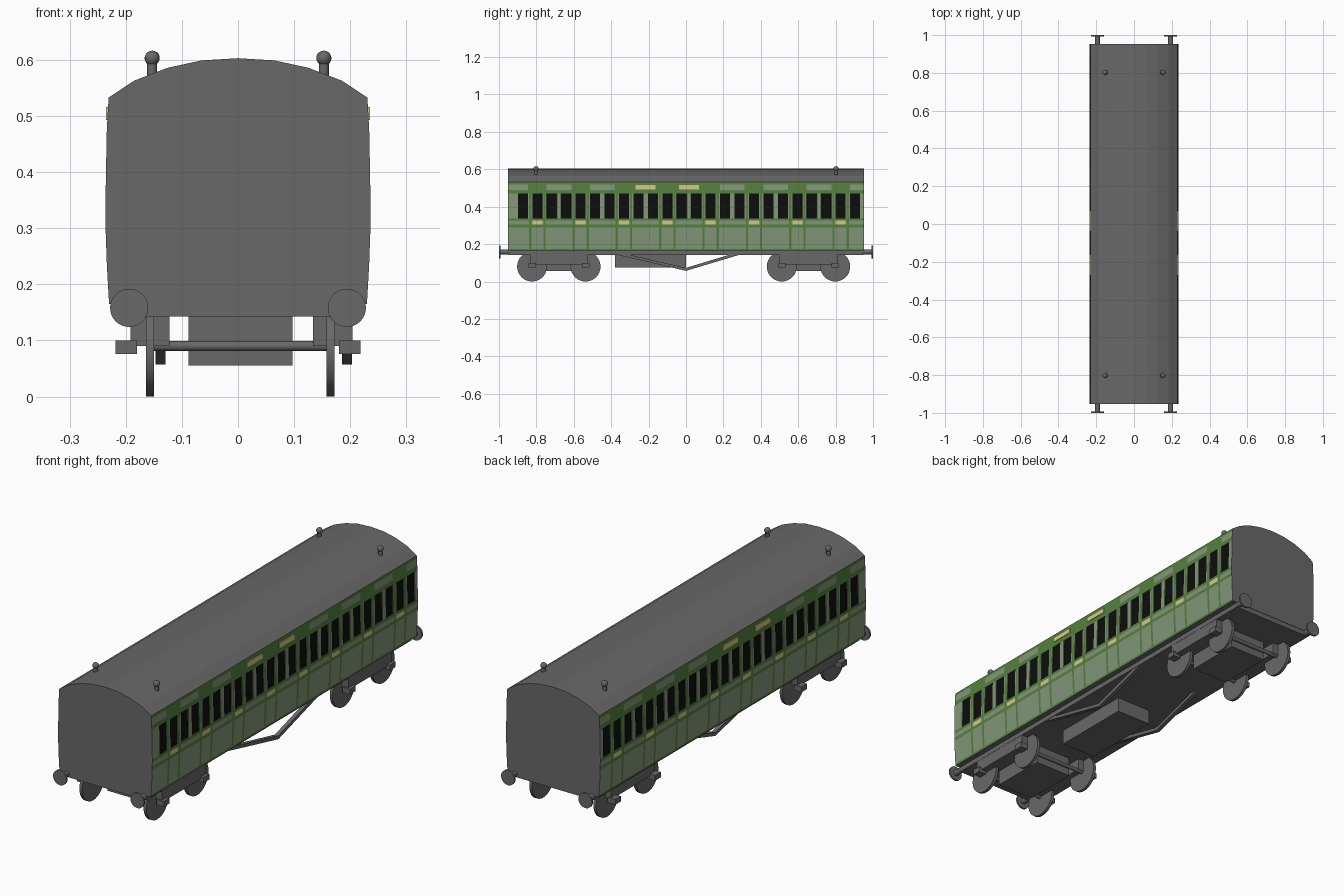
import bpy, bmesh, math
from mathutils import Matrix, Vector

if "Cube" in bpy.data.objects:
    bpy.data.objects.remove(bpy.data.objects["Cube"])


def material(name, rgb):
    m = bpy.data.materials.new(name)
    m.diffuse_color = (*rgb, 1)
    m.use_nodes = True
    m.node_tree.nodes["Principled BSDF"].inputs["Base Color"].default_value = m.diffuse_color
    return m


GREY = material("dark grey", (0.14, 0.14, 0.14))
DARK = material("dark green", (0.09, 0.215, 0.05))
LIGHT = material("pale green", (0.225, 0.31, 0.19))
BLACK = material("window black", (0.004, 0.004, 0.004))
CREAM = material("cream", (0.66, 0.59, 0.23))


def finish(bm, name, mats, smooth=False):
    bmesh.ops.recalc_face_normals(bm, faces=bm.faces)
    me = bpy.data.meshes.new(name)
    bm.to_mesh(me)
    bm.free()
    for m in mats:
        me.materials.append(m)
    ob = bpy.data.objects.new(name, me)
    bpy.context.collection.objects.link(ob)
    if smooth:
        bpy.context.view_layer.objects.active = ob
        ob.select_set(True)
        bpy.ops.object.shade_smooth_by_angle(angle=math.radians(40))
        ob.select_set(False)
    return ob


def box(name, x, y, z, mat=GREY):
    """Box from (min, max) pairs."""
    bm = bmesh.new()
    mid = Vector([(a + b) / 2 for a, b in (x, y, z)])
    size = [b - a for a, b in (x, y, z)]
    bmesh.ops.create_cube(bm, size=1, matrix=Matrix.Translation(mid) @ Matrix.Diagonal((*size, 1)))
    return finish(bm, name, [mat])


def rod(name, centre, r, length, axis, seg=24):
    rot = {"X": Matrix.Rotation(math.pi / 2, 4, "Y"),
           "Y": Matrix.Rotation(math.pi / 2, 4, "X"), "Z": Matrix()}[axis]
    bm = bmesh.new()
    bmesh.ops.create_cone(bm, cap_ends=True, segments=seg, radius1=r, radius2=r,
                          depth=length, matrix=Matrix.Translation(centre) @ rot)
    return finish(bm, name, [GREY], True)


# Layout of the eight compartments along the carriage
PITCH, HALF = 0.2317, 0.952
DOORS = [-0.795 + i * PITCH for i in range(8)]
WIN = 0.027
NAME_BAYS = (2, 3)      # gaps after these doors carry cream boards


def side_x(z):
    return 0.2365 - 0.19 * (z - 0.355) ** 2


def side_material(y, z):
    d = min((y - c for c in DOORS), key=abs)
    window = min(abs(d), abs(abs(d) - PITCH / 3)) < WIN
    if z > 0.47:
        bay = any(0 < y - DOORS[i] < PITCH for i in NAME_BAYS)
        return 2 if 0.49 < z < 0.52 and abs(d) > 0.05 and not bay else 1
    if 0.032 < abs(d) < 0.044:
        return 1
    if z > 0.337:
        return 3 if window else 2
    if z > 0.325 or 0.29 < z < 0.305 or z < 0.175:
        return 1
    if z > 0.305 and abs(d) < WIN:
        return 4
    return 2


# Body shell: cross-section lofted through every panel edge
zs = [0.165, 0.175, 0.235, 0.29, 0.305, 0.325, 0.337, 0.47, 0.49, 0.52, 0.533]
right = [(side_x(z), z) for z in zs]
roof = [(0.185, 0.563), (0.125, 0.586), (0.065, 0.599)]
half = right + roof
profile = half + [(0, 0.603)] + [(-x, z) for x, z in reversed(half)]
ys = {-HALF, HALF}
for c in DOORS:
    for e in (WIN, 0.032, 0.044, PITCH / 3 - WIN, PITCH / 3 + WIN):
        ys |= {round(c - e, 4), round(c + e, 4)}
bm = bmesh.new()
rings = [[bm.verts.new((x, y, z)) for x, z in profile] for y in sorted(ys)]
n = len(profile)
for a, b in zip(rings, rings[1:]):
    for i in range(n):
        j = (i + 1) % n
        f = bm.faces.new((a[i], a[j], b[j], b[i]))
        c = f.calc_center_median()
        if abs(c.x) > 0.22 and c.z < 0.53:
            f.material_index = side_material(c.y, c.z)
for end in (rings[0], rings[-1]):
    bm.faces.new(end)
bmesh.ops.recalc_face_normals(bm, faces=bm.faces)
# Recessed window panes
panes = [f for f in bm.faces if f.material_index == 3]
rims = bmesh.ops.inset_individual(bm, faces=panes, thickness=0.001, depth=-0.003)
for f in rims["faces"]:
    f.material_index = 1
for f in panes:
    f.material_index = 3
finish(bm, "carriage_body", [GREY, DARK, LIGHT, BLACK, CREAM])

# Cream boards above the windows
for s in (-1, 1):
    for i in NAME_BAYS:
        y = DOORS[i] + PITCH / 2
        x = s * side_x(0.505)
        box("upper_board", (x - 0.003, x + 0.003), (y - 0.054, y + 0.054), (0.493, 0.516), CREAM)

# Underframe and equipment box
box("underframe", (-0.205, 0.205), (-0.95, 0.95), (0.143, 0.168))
box("equipment_box", (-0.085, 0.09), (-0.38, 0), (0.075, 0.146))

# Truss rods
for x in (-0.138, 0.194):
    bm = bmesh.new()
    pts = [(-0.40, 0.15), (0, 0.057), (0.31, 0.15), (0.255, 0.15), (0, 0.073), (-0.335, 0.15)]
    a, b = ([bm.verts.new((x + dx, y, z)) for y, z in pts] for dx in (-0.009, 0.009))
    for i in range(6):
        j = (i + 1) % 6
        bm.faces.new((a[i], a[j], b[j], b[i]))
    for r in (a, b):
        bm.faces.new((r[0], r[1], r[4], r[5]))
        bm.faces.new((r[1], r[2], r[3], r[4]))
    finish(bm, "truss_rod", [GREY])

# Bogies
for yc in (-0.68, 0.655):
    box("bogie_centre", (-0.088, 0.097), (yc - 0.13, yc + 0.13), (0.055, 0.144))
    for s in (-1, 1):
        xs = sorted((s * 0.128 + 0.006, s * 0.198 + 0.006))
        box("bogie_side_frame", xs, (yc - 0.155, yc + 0.155), (0.09, 0.144))
    for dy in (-0.143, 0.143):
        y = yc + dy
        rod("axle", (0.003, y, 0.09), 0.009, 0.32, "X", 12)
        for s in (-1, 1):
            rod("wheel", (s * 0.161 + 0.004, y, 0.08), 0.08, 0.014, "X", 32)
            xs = sorted((s * 0.18, s * 0.218))
            box("axle_box", xs, (y - 0.02, y + 0.02), (0.076, 0.1))

# Buffers and roof ventilators
for sx in (-1, 1):
    for sy in (-1, 1):
        rod("buffer_head", (sx * 0.194, sy * 0.996, 0.158), 0.034, 0.008, "Y", 32)
        rod("buffer_shaft", (sx * 0.194, sy * 0.965, 0.158), 0.013, 0.06, "Y", 16)
        vx, vy = sx * 0.153, sy * 0.802
        rod("ventilator_stem", (vx, vy, 0.581), 0.009, 0.035, "Z", 12)
        bm = bmesh.new()
        bmesh.ops.create_uvsphere(bm, u_segments=16, v_segments=10, radius=0.0135,
                                  matrix=Matrix.Translation((vx, vy, 0.603)))
        finish(bm, "ventilator_cap", [GREY], True)
